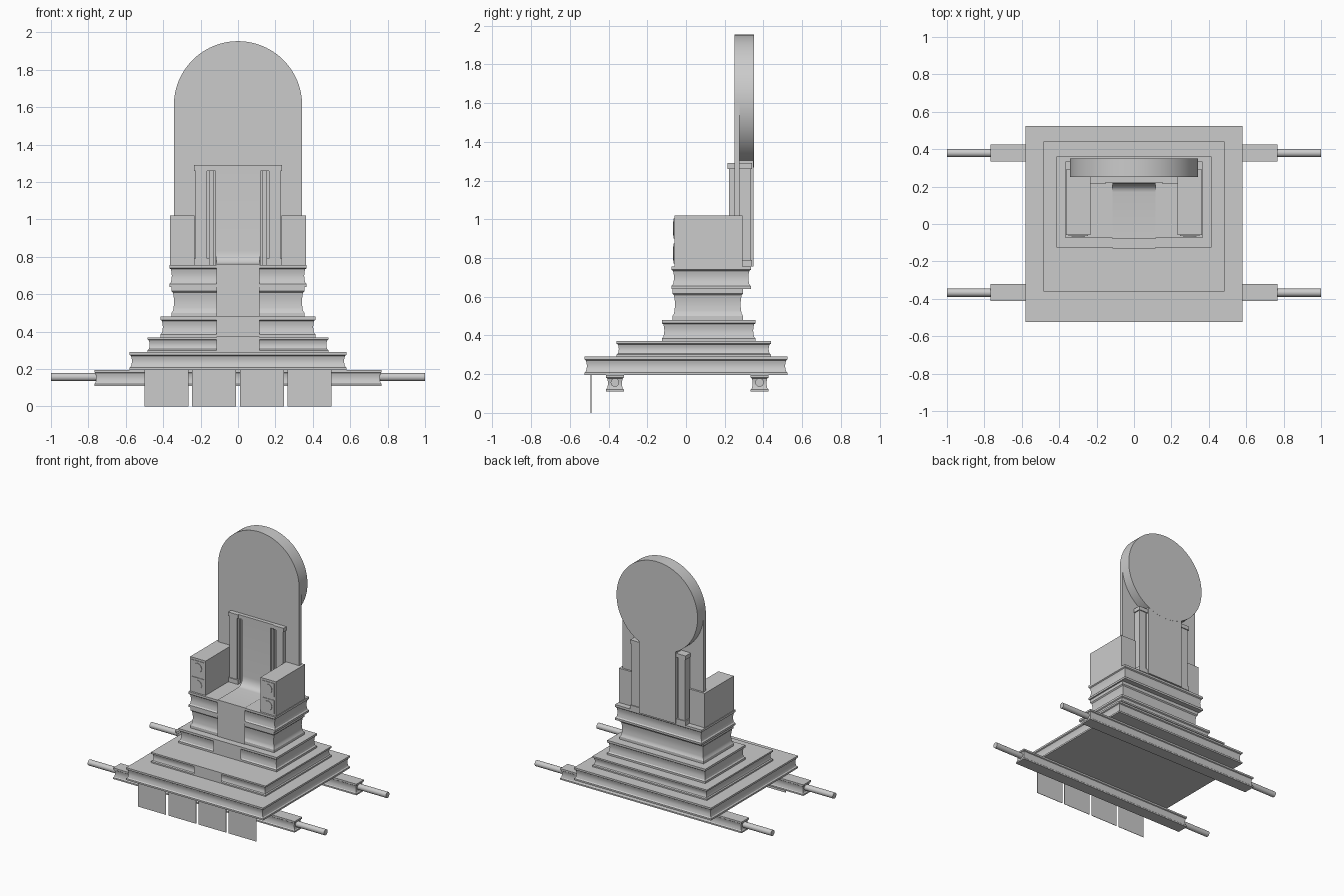
import bpy, bmesh, math

if "Cube" in bpy.data.objects:
    bpy.data.objects.remove(bpy.data.objects["Cube"])

stone = bpy.data.materials.new("grey_stone")
stone.diffuse_color = (0.6, 0.6, 0.6, 1)
stone.use_nodes = True
stone.node_tree.nodes["Principled BSDF"].inputs["Base Color"].default_value = stone.diffuse_color


def finish(name, bm, smooth=None):
    """Turn a bmesh into a named object, optionally smooth below an angle."""
    bmesh.ops.recalc_face_normals(bm, faces=bm.faces)
    me = bpy.data.meshes.new(name)
    bm.to_mesh(me)
    bm.free()
    me.materials.append(stone)
    ob = bpy.data.objects.new(name, me)
    bpy.context.collection.objects.link(ob)
    if smooth:
        bpy.ops.object.select_all(action='DESELECT')
        ob.select_set(True)
        bpy.context.view_layer.objects.active = ob
        bpy.ops.object.shade_smooth_by_angle(angle=math.radians(smooth))
    return ob


def box(name, x0, x1, y0, y1, z0, z1):
    bm = bmesh.new()
    bmesh.ops.create_cube(bm, size=1)
    for v in bm.verts:
        v.co = ((x0 + x1) / 2 + v.co.x * (x1 - x0),
                (y0 + y1) / 2 + v.co.y * (y1 - y0),
                (z0 + z1) / 2 + v.co.z * (z1 - z0))
    return finish(name, bm)


def cylinder(name, axis, center, radius, length, segments):
    bm = bmesh.new()
    bmesh.ops.create_cone(bm, cap_ends=True, segments=segments, radius1=radius,
                          radius2=radius, depth=length)
    for v in bm.verts:
        a, b, c = v.co
        p = (c, a, b) if axis == 'x' else (a, c, b)
        v.co = [p[i] + center[i] for i in range(3)]
    return finish(name, bm, 30)


def moulded_block(name, x0, x1, y0, y1, z0, z1, depth=0.013):
    """Block with a lip at top and bottom and a hollow band between."""
    h = z1 - z0
    prof = [(0, 0), (0.13, 0), (0.2, 0.6 * depth)]
    for i in range(1, 6):
        prof.append((0.2 + 0.1 * i, depth * (0.6 + 0.4 * math.sin(math.pi * i / 6))))
    prof += [(0.8, 0.6 * depth), (0.85, 0), (1, 0)]
    bm = bmesh.new()
    rings = []
    for t, d in prof:
        z = z0 + t * h
        rings.append([bm.verts.new(p) for p in (
            (x0 + d, y0 + d, z), (x1 - d, y0 + d, z),
            (x1 - d, y1 - d, z), (x0 + d, y1 - d, z))])
    for a, b in zip(rings, rings[1:]):
        for i in range(4):
            j = (i + 1) % 4
            bm.faces.new((a[i], a[j], b[j], b[i]))
    bm.faces.new(rings[0])
    bm.faces.new(rings[-1])
    return finish(name, bm, 30)


# Stepped pedestal: half width, front, back, bottom, top
tiers = [(0.58, -0.525, 0.525, 0.195, 0.29),
         (0.485, -0.36, 0.44, 0.29, 0.37),
         (0.415, -0.125, 0.36, 0.37, 0.48),
         (0.355, -0.07, 0.295, 0.48, 0.64),
         (0.367, -0.075, 0.335, 0.64, 0.757)]
for n, (w, y0, y1, z0, z1) in enumerate(tiers, 1):
    moulded_block(f"pedestal_tier_{n}", -w, w, y0, y1, z0, z1)

# Carrying beams with a round pole at each end
for label, y in (("front", -0.367), ("back", 0.38)):
    moulded_block(f"{label}_beam", -0.768, 0.768, y - 0.046, y + 0.046, 0.11, 0.195, 0.01)
    for side, s in (("left", -1), ("right", 1)):
        cylinder(f"{label}_{side}_pole", 'x', (s * 0.87, y, 0.157), 0.022, 0.26, 24)

# Hanging cloth panels under the front edge
for i in range(4):
    x = -0.3825 + 0.255 * i
    box(f"hanging_panel_{i + 1}", x - 0.1175, x + 0.1175, -0.492, -0.489, 0, 0.195)

# Runner draped down the steps, over the seat and up the backrest
path = [(-0.51, 0.293), (-0.364, 0.293), (-0.364, 0.373), (-0.13, 0.373),
        (-0.13, 0.483), (-0.08, 0.483), (-0.08, 0.762), (0.17, 0.762)]
for i in range(1, 7):
    a = math.pi / 2 * i / 6
    path.append((0.17 + 0.05 * math.sin(a), 0.832 - 0.07 * math.cos(a)))
path.append((0.22, 1.26))
bm = bmesh.new()
rows = [[bm.verts.new((x, y, z)) for x in (-0.116, 0.116)] for y, z in path]
for a, b in zip(rows, rows[1:]):
    bm.faces.new((a[0], a[1], b[1], b[0]))
finish("runner", bm, 30)

# Tall back slab and round disc
box("back_slab", -0.343, 0.343, 0.25, 0.277, 0.755, 1.61)
cylinder("back_disc", 'y', (0, 0.3, 1.61), 0.343, 0.1, 96)

# Backrest frame: centre panel, top rail and rear block
box("backrest_panel", -0.121, 0.121, 0.223, 0.26, 0.755, 1.26)
box("backrest_inner_border", -0.133, 0.133, 0.235, 0.26, 0.755, 1.265)
box("backrest_top_rail", -0.165, 0.165, 0.222, 0.26, 1.26, 1.29)
box("rear_block", -0.155, 0.155, 0.27, 0.349, 0.755, 1.36)

# Side pillars and arms, mirrored
for side, s in (("left", -1), ("right", 1)):
    def sided(name, a, b, *rest):
        return box(f"{side}_{name}", min(s * a, s * b), max(s * a, s * b), *rest)
    sided("pillar", 0.165, 0.226, 0.222, 0.333, 0.755, 1.27)
    sided("pillar_inner_fillet", 0.152, 0.168, 0.235, 0.325, 0.755, 1.27)
    sided("pillar_cap", 0.152, 0.234, 0.215, 0.34, 1.26, 1.29)
    sided("pillar_foot", 0.152, 0.234, 0.215, 0.34, 0.755, 0.79)
    sided("arm", 0.232, 0.363, -0.06, 0.292, 0.755, 1.02)
    # Square panels with round bosses on the arm fronts
    for k, z in enumerate((0.823, 0.952), 1):
        sided(f"arm_panel_{k}", 0.245, 0.35, -0.064, -0.058, z - 0.052, z + 0.052)
        cylinder(f"{side}_arm_boss_{k}", 'y', (s * 0.2975, -0.064, z), 0.036, 0.008, 24)
